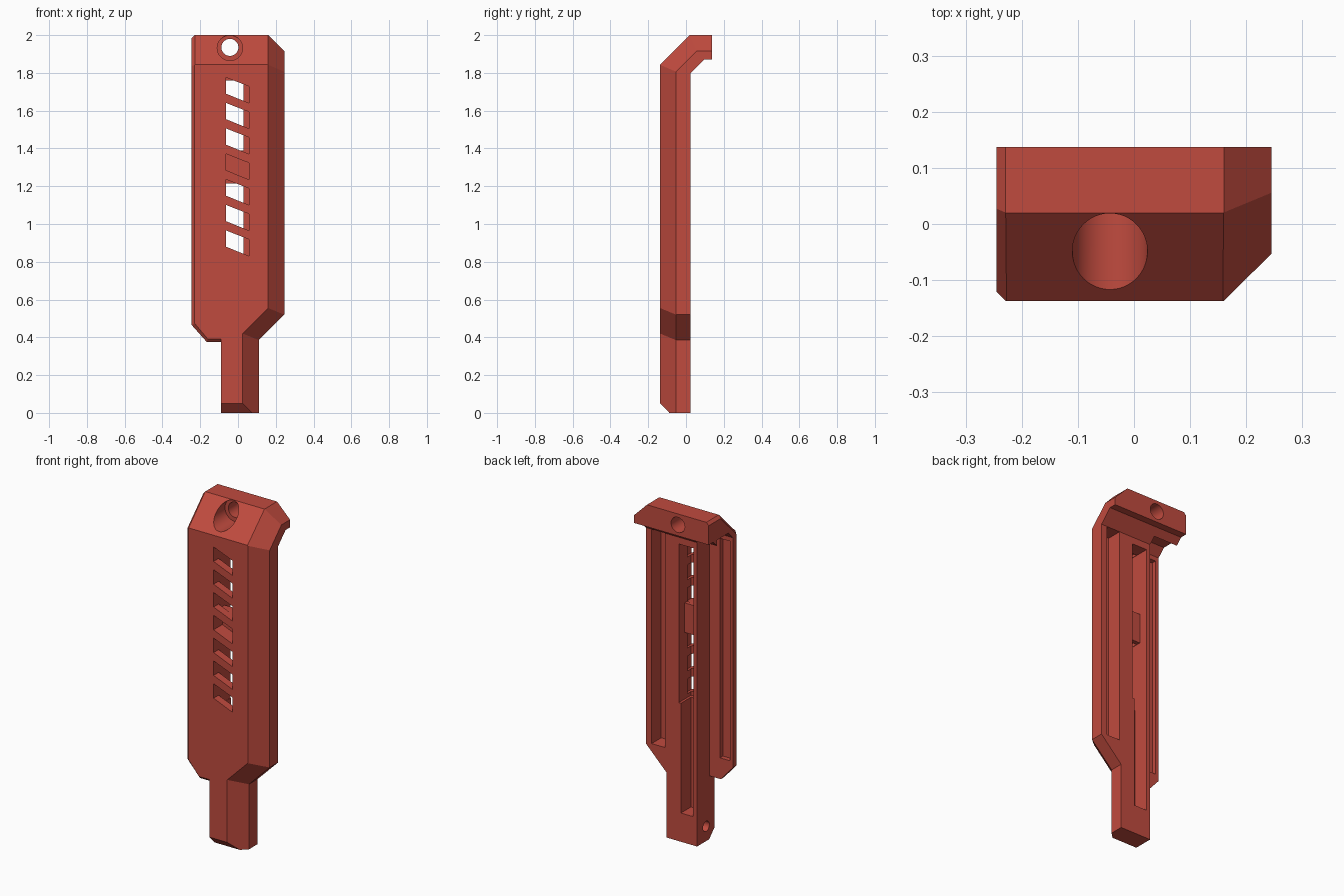
import bpy, bmesh, math
from mathutils import Vector

if "Cube" in bpy.data.objects:
    bpy.data.objects.remove(bpy.data.objects["Cube"])

red = bpy.data.materials.new("brick_red")
red.diffuse_color = (0.53, 0.07, 0.049, 1)
red.use_nodes = True
red.node_tree.nodes["Principled BSDF"].inputs["Base Color"].default_value = red.diffuse_color


def finish(name, bm):
    bmesh.ops.recalc_face_normals(bm, faces=bm.faces)
    me = bpy.data.meshes.new(name)
    bm.to_mesh(me)
    bm.free()
    me.materials.append(red)
    ob = bpy.data.objects.new(name, me)
    bpy.context.collection.objects.link(ob)
    return ob


def loft(name, rings):
    """Solid joining equal-length rings of points, capped at both ends."""
    bm = bmesh.new()
    vs = [[bm.verts.new(p) for p in r] for r in rings]
    n = len(vs[0])
    for a, b in zip(vs, vs[1:]):
        for i in range(n):
            j = (i + 1) % n
            bm.faces.new((a[i], a[j], b[j], b[i]))
    bm.faces.new(vs[0])
    bm.faces.new(vs[-1])
    return finish(name, bm)


def prism_x(name, yz, x0, x1):
    return loft(name, [[(x, y, z) for y, z in yz] for x in (x0, x1)])


def prism_y(name, xz, y0, y1):
    return loft(name, [[(x, y, z) for x, z in xz] for y in (y0, y1)])


def box(name, x0, x1, y0, y1, z0, z1):
    return prism_y(name, [(x0, z0), (x1, z0), (x1, z1), (x0, z1)], y0, y1)


def boolean(target, tool, op='DIFFERENCE'):
    tool.hide_render = True
    mod = target.modifiers.new(tool.name, 'BOOLEAN')
    mod.operation, mod.solver, mod.object = op, 'EXACT', tool
    bpy.context.view_layer.objects.active = target
    bpy.ops.object.modifier_apply(modifier=mod.name)
    bpy.data.objects.remove(tool)


# Grip panel: front outline lofted back, wide chamfer on the right, narrow on the left
FRONT, BACK = -0.137, 0.14
left = [(-0.09, -0.1), (-0.09, 0.375), (-0.165, 0.375), (-0.245, 0.465), (-0.245, 2.1)]
left_in = [(-0.09, -0.1), (-0.09, 0.391), (-0.16, 0.391), (-0.229, 0.473), (-0.229, 2.1)]
right = [(0.245, 2.1), (0.245, 0.52), (0.11, 0.385), (0.11, -0.1)]
right_in = [(0.16, 2.1), (0.16, 0.555), (0.025, 0.42), (0.025, -0.1)]


def mix(a, b, t):
    return [(p[0] + (q[0] - p[0]) * t, p[1] + (q[1] - p[1]) * t) for p, q in zip(a, b)]


rings = []
for y in (FRONT, -0.121, -0.053, BACK):
    outline = (mix(left_in, left, min(1, (y - FRONT) / 0.016))
               + mix(right_in, right, min(1, (y - FRONT) / 0.084)))
    rings.append([(x, y, z) for x, z in outline])
panel = loft("grip_panel", rings)

# Side profile with sloped shoulder, rear lip and bevelled foot
profile = [(-0.137, 0.05), (-0.088, 0), (0.025, 0), (0.025, 1.8), (0.095, 1.87),
           (0.137, 1.87), (0.137, 2), (0.02, 2), (-0.137, 1.845)]
boolean(panel, prism_x("side_profile", profile, -0.4, 0.4), 'INTERSECT')

# Chamfers along the shoulder slope and the top edge
bm = bmesh.new()
bm.from_mesh(panel.data)
for side, x, inset in ((1, 0.16, 0.085), (-1, -0.229, 0.016)):
    r = math.sqrt(0.5)
    for out in (Vector((0, 0, 1)), Vector((0, -r, r))):
        bmesh.ops.bisect_plane(bm, geom=bm.verts[:] + bm.edges[:] + bm.faces[:],
                               plane_co=(x, 0.0205, 2), plane_no=out + Vector((side, 0, 0)),
                               clear_outer=True)
        bmesh.ops.holes_fill(bm, edges=[e for e in bm.edges if e.is_boundary])
bmesh.ops.remove_doubles(bm, verts=bm.verts, dist=0.0005)
bmesh.ops.recalc_face_normals(bm, faces=bm.faces)
bm.to_mesh(panel.data)
bm.free()

# Open left flank behind the thin front plate, and its shallow recess
flank = [(-0.09, 0.2), (0.06, 0.2), (0.06, 1.87), (-0.046, 1.87), (-0.09, 1.826)]
boolean(panel, prism_x("flank_cut", flank, -0.4, -0.09))
boolean(panel, box("flank_recess", -0.225, -0.16, -0.118, -0.05, 0.5, 1.8))

# Right rear pocket
boolean(panel, box("right_pocket", 0.12, 0.208, -0.065, 0.05, 0.53, 1.8))

# Central rear channel: narrow below, two wider bays split by a solid bridge
boolean(panel, box("lower_channel", -0.065, 0.016, -0.07, 0.05, 0.17, 0.84))
boolean(panel, box("lower_bay", -0.066, 0.03, -0.09, 0.05, 0.82, 1.215))
boolean(panel, box("bridge_bay", -0.066, 0.03, -0.03, 0.05, 1.2, 1.42))
boolean(panel, box("upper_bay", -0.066, 0.03, -0.09, 0.05, 1.39, 1.76))

# Seven slanted windows
for i in range(7):
    z = 0.88 + 0.135 * i
    win = [(-0.064, z), (0.059, z - 0.05), (0.059, z + 0.038), (-0.064, z + 0.086)]
    boolean(panel, prism_y("window", win, -0.2, -0.055))


# Screw hole with counterbore, and blind hole in the neck
def disc(r, a, b):
    return [(a + r * math.cos(t * math.pi / 24), b + r * math.sin(t * math.pi / 24))
            for t in range(48)]


boolean(panel, prism_y("counterbore", disc(0.067, -0.043, 1.932), -0.3, 0.035))
boolean(panel, prism_y("screw_hole", disc(0.045, -0.043, 1.935), -0.1, 0.3))
boolean(panel, prism_x("neck_hole", disc(0.03, -0.06, 0.087), -0.2, -0.03))

bpy.context.view_layer.objects.active = panel
panel.select_set(True)
bpy.ops.object.shade_smooth_by_angle(angle=math.radians(25))
